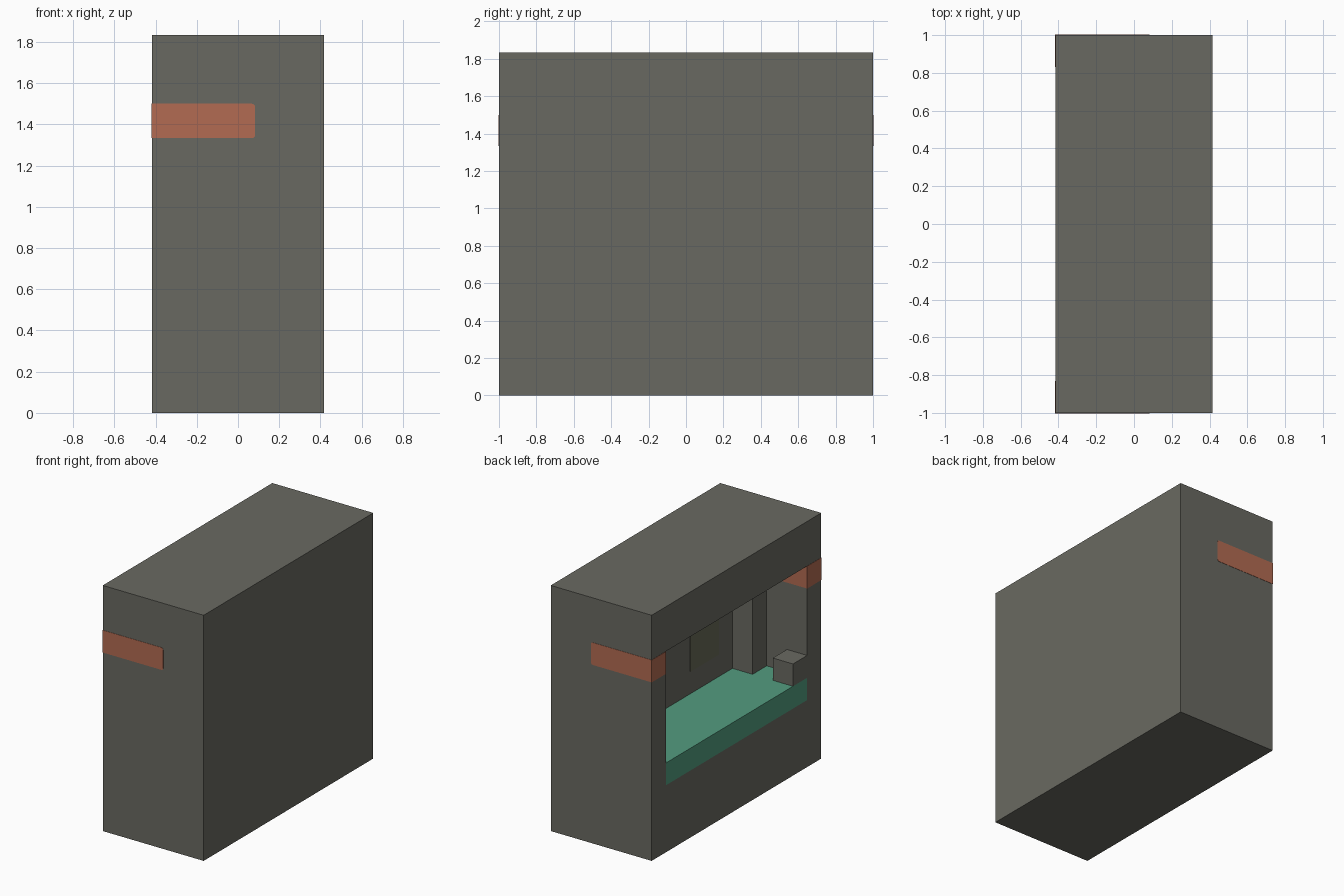
import bpy, bmesh
from mathutils import Vector

U = 1 / 6  # block size on which every part is laid out
X0, X1, Y1, TOP = -2.5 * U, 2.5 * U, 6 * U, 11 * U

cube = bpy.data.objects.get("Cube")
if cube:
    bpy.data.objects.remove(cube, do_unlink=True)


def material(name, rgb):
    mat = bpy.data.materials.new(name)
    mat.use_nodes = True
    color = [((c / 255 + 0.055) / 1.055) ** 2.4 for c in rgb] + [1]
    mat.diffuse_color = color
    mat.node_tree.nodes["Principled BSDF"].inputs["Base Color"].default_value = color
    return mat


stone = material("stone_grey", (105, 105, 97))
orange = material("terracotta", (178, 107, 82))
teal = material("teal", (83, 156, 127))
olive = material("dull_olive", (104, 106, 86))


def box_mesh(lo, hi):
    bm = bmesh.new()
    bmesh.ops.create_cube(bm, size=1)
    lo, hi = Vector(lo), Vector(hi)
    for v in bm.verts:
        v.co = [(a + b) / 2 + c * (b - a) for a, b, c in zip(lo, hi, v.co)]
    bm.normal_update()
    return bm


def finish(name, bm, mat):
    mesh = bpy.data.meshes.new(name)
    bm.to_mesh(mesh)
    bm.free()
    mesh.materials.append(mat)
    obj = bpy.data.objects.new(name, mesh)
    bpy.context.collection.objects.link(obj)
    return obj


def box(name, lo, hi, mat):
    return finish(name, box_mesh(lo, hi), mat)


# Housing: solid block with one long side inset and pushed in as an alcove
bm = box_mesh((X0, -Y1, 0), (X1, Y1, TOP))
side = min(bm.faces, key=lambda f: f.normal.x)
bmesh.ops.inset_individual(bm, faces=[side], thickness=U, use_even_offset=True)
for v in side.verts:
    v.co.z = 3 * U if v.co.z < TOP / 2 else 9 * U
bmesh.ops.inset_individual(bm, faces=[side], thickness=0, depth=-3 * U)
finish("housing", bm, stone)

# Counter filling the bottom of the alcove
box("counter", (X0, -5 * U, 3 * U), (X0 + 3 * U, 5 * U, 4 * U), teal)

# Block standing on the counter
box("counter_block", (X0, -5 * U, 4 * U), (X0 + U, -4 * U, 5 * U), stone)

# Faint panel on the alcove's rear wall
rear = X0 + 3 * U
box("rear_panel", (rear - 0.004, -3 * U, 5 * U), (rear, -U, 7 * U), olive)

# Both ends: corner post and wrap-around band with a rounded tail
SKIN = 0.002
for end, s in (("front", -1), ("back", 1)):
    y = sorted((s * 4 * U, s * 5 * U))
    box(end + "_corner_post", (rear - U, y[0], 4 * U), (rear, y[1], 9 * U), stone)

    y = sorted((s * (5 * U - SKIN), s * (Y1 + SKIN)))
    bm = box_mesh((X0 - SKIN, y[0], 8 * U), (rear, y[1], 9 * U))
    tail = [e for e in bm.edges if all(v.co.x > 0 for v in e.verts)
            and abs(e.verts[0].co.y - e.verts[1].co.y) > U / 2]
    bmesh.ops.bevel(bm, geom=tail, offset=0.015, segments=3, profile=0.5,
                    affect='EDGES')
    finish(end + "_band", bm, orange)
